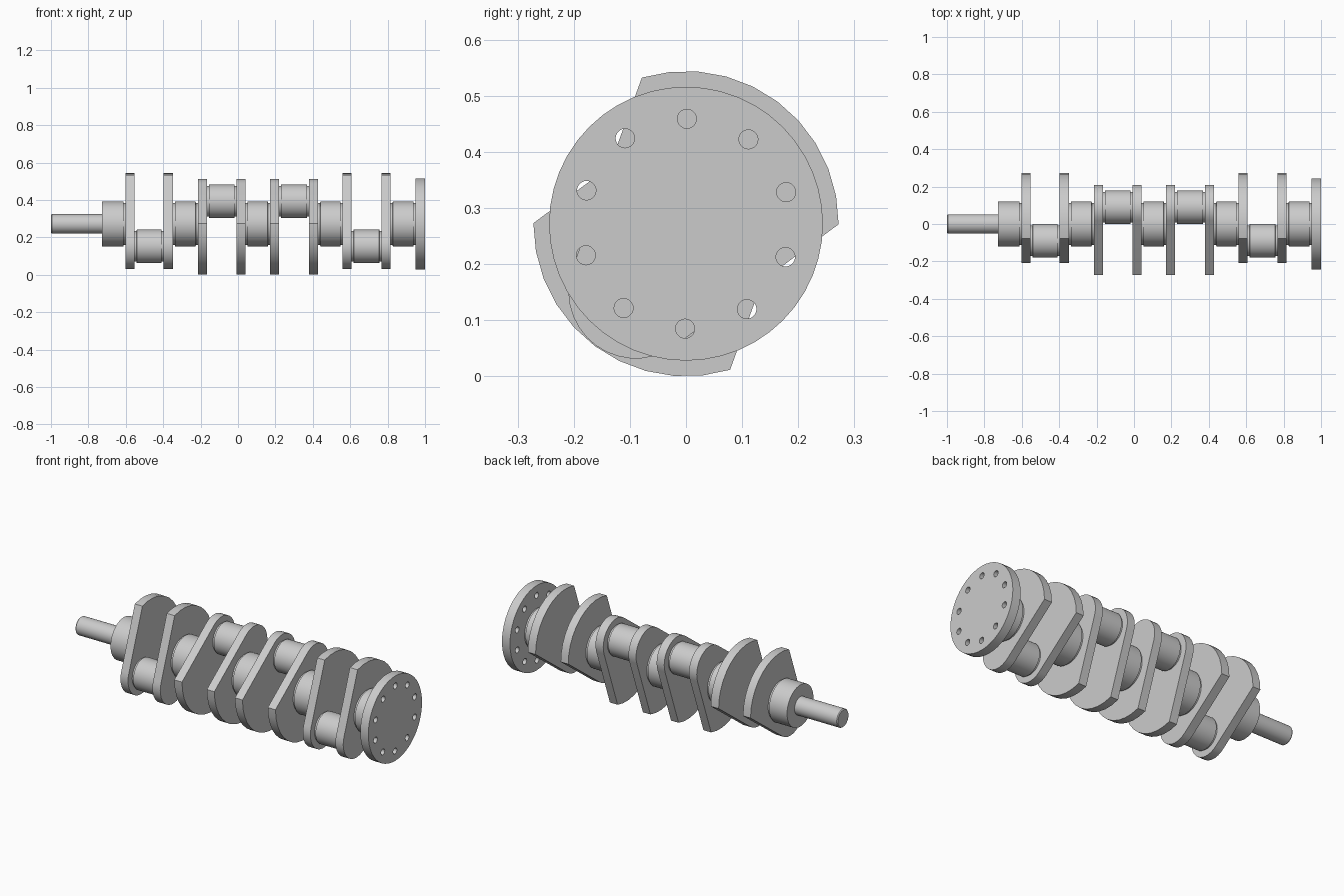
import bpy, bmesh
from math import sin, cos, radians, atan2, acos, hypot, pi

if "Cube" in bpy.data.objects:
    bpy.data.objects.remove(bpy.data.objects["Cube"])

ZC = 0.272                 # height of the crank axis
THROW = 0.15               # crank pin offset
ANG_A, ANG_B = radians(53.3), radians(233.3)   # counterweight directions


def loft(name, sections):
    """Skin closed rings of (x, y, z) points and cap both ends."""
    bm = bmesh.new()
    rings = [[bm.verts.new(p) for p in s] for s in sections]
    n = len(rings[0])
    for a, b in zip(rings, rings[1:]):
        for i in range(n):
            j = (i + 1) % n
            bm.faces.new((a[i], a[j], b[j], b[i]))
    bm.faces.new(rings[0])
    bm.faces.new(rings[-1])
    bmesh.ops.recalc_face_normals(bm, faces=bm.faces)
    me = bpy.data.meshes.new(name)
    bm.to_mesh(me)
    bm.free()
    ob = bpy.data.objects.new(name, me)
    bpy.context.collection.objects.link(ob)
    return ob


def activate(ob):
    bpy.ops.object.select_all(action='DESELECT')
    ob.select_set(True)
    bpy.context.view_layer.objects.active = ob


def smooth(ob):
    activate(ob)
    bpy.ops.object.shade_smooth_by_angle(angle=radians(30))


def turned(name, profile, cy=0.0, cz=ZC, n=48):
    """Round part along x from (x, radius) pairs."""
    ob = loft(name, [[(x, cy + r * cos(2 * pi * i / n), cz + r * sin(2 * pi * i / n))
                      for i in range(n)] for x, r in profile])
    smooth(ob)
    return ob


def journal(name, x0, x1, r, cy=0.0, cz=ZC):
    """Bearing surface with a shallow relief groove beside each web."""
    g = r - 0.008
    turned(name, [(x0 - 0.005, g), (x0 + 0.01, g), (x0 + 0.012, r),
                  (x1 - 0.012, r), (x1 - 0.01, g), (x1 + 0.005, g)], cy, cz)


def web(name, x0, x1, ang):
    """Counterweight arc tapering along tangents to the round pin end."""
    R, half, r = 0.272, radians(53.5), 0.12
    pts = [(R * cos(t), R * sin(t))
           for t in (-half + 2 * half * i / 10 for i in range(11))]
    dx, dy = R * cos(half) + THROW, R * sin(half)
    t0 = atan2(dy, dx) + acos(r / hypot(dx, dy))
    for i in range(15):
        t = t0 + (2 * pi - 2 * t0) * i / 14
        pts.append((-THROW + r * cos(t), r * sin(t)))
    c, s = cos(ang), sin(ang)
    ob = loft(name, [[(x, u * c - v * s, ZC + u * s + v * c) for u, v in pts]
                     for x in (x0, x1)])
    smooth(ob)


# Webs with counterweights
webs = [(-0.601, -0.553, ANG_A), (-0.398, -0.348, ANG_A),
        (-0.215, -0.166, ANG_B), (-0.008, 0.040, ANG_B),
        (0.171, 0.219, ANG_B), (0.380, 0.429, ANG_B),
        (0.559, 0.607, ANG_A), (0.767, 0.816, ANG_A)]
for i, (x0, x1, a) in enumerate(webs):
    web(f"web_{i + 1}", x0, x1, a)

# Crank pins inside web pairs, main journals between the pairs
for i in range(0, 8, 2):
    a = webs[i][2]
    journal(f"crank_pin_{i // 2 + 1}", webs[i][1], webs[i + 1][0], 0.09,
            -THROW * cos(a), ZC - THROW * sin(a))
    end = webs[i + 2][0] if i < 6 else 0.949
    journal(f"main_journal_{i // 2 + 2}", webs[i + 1][1], end, 0.12)

# Front journal and nose shaft
turned("main_journal_1", [(-0.727, 0.12), (-0.613, 0.12), (-0.611, 0.112), (-0.596, 0.112)])
turned("nose_shaft", [(-1.0, 0.048), (-0.995, 0.052), (-0.722, 0.052)])

# Flywheel flange with ten bolt holes
flange = turned("flywheel_flange", [(0.949, 0.244), (1.0, 0.244)])
for i in range(10):
    t = radians(89.5 + 36 * i)
    cutter = turned("bolt_hole_cutter", [(0.92, 0.017), (1.03, 0.017)],
                    0.187 * cos(t), ZC + 0.187 * sin(t), 20)
    cutter.hide_render = True
    activate(flange)
    mod = flange.modifiers.new("bolt_hole", 'BOOLEAN')
    mod.operation, mod.solver, mod.object = 'DIFFERENCE', 'EXACT', cutter
    bpy.ops.object.modifier_move_to_index(modifier=mod.name, index=0)
    bpy.ops.object.modifier_apply(modifier=mod.name)
    bpy.data.objects.remove(cutter)
smooth(flange)
